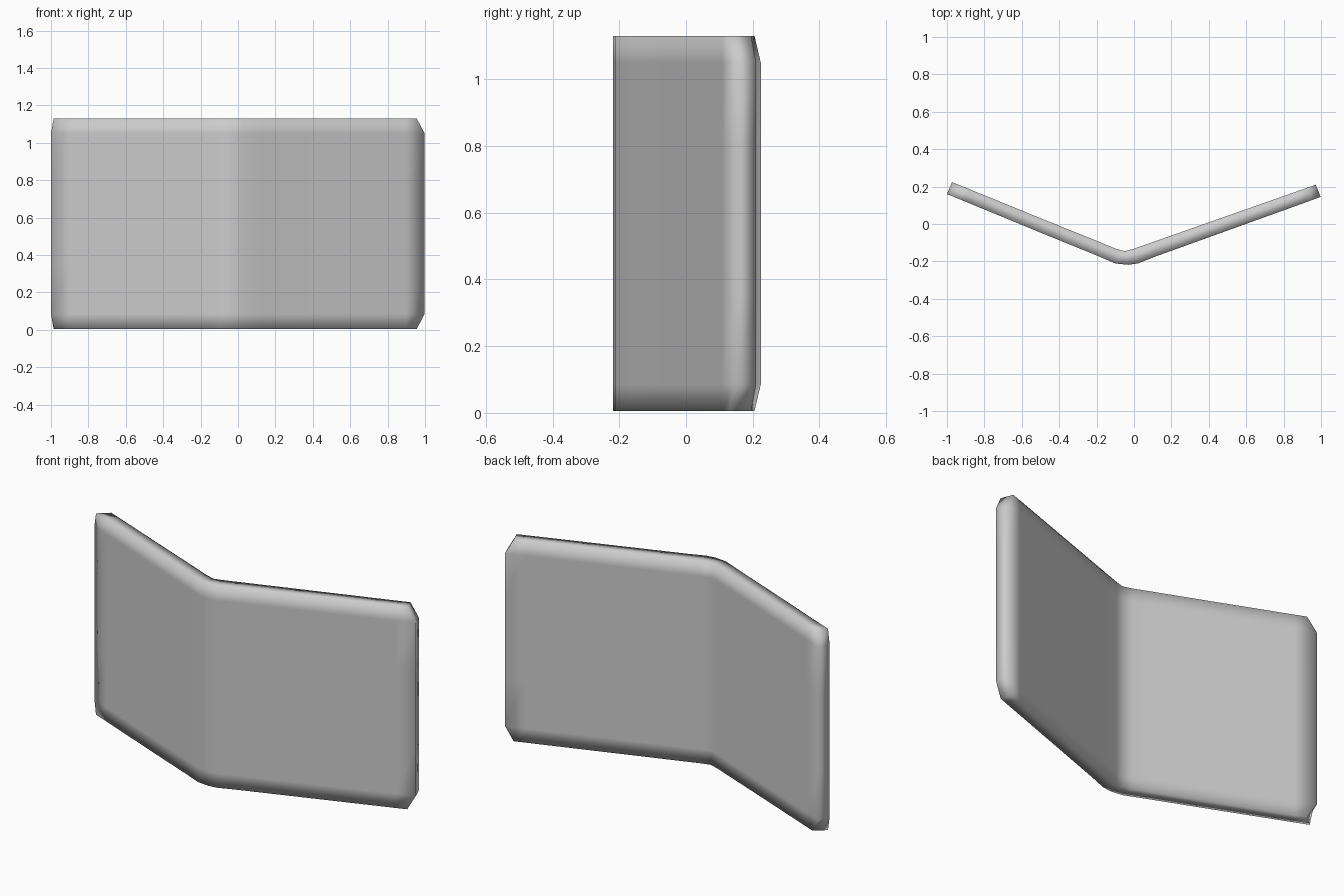
import bpy, bmesh
from mathutils import Vector

if "Cube" in bpy.data.objects:
    bpy.data.objects.remove(bpy.data.objects["Cube"])

# Plan outline of the folded panel, left to right: front and back surfaces
front = [(-1, .16), (-.9, .119), (-.5, -.046), (-.2, -.168), (-.1, -.211), (-.03, -.218),
         (.02, -.211), (.12, -.172), (.5, -.035), (.9, .109), (.998, .145)]
back = [(-.973, .224), (-.87, .182), (-.47, .019), (-.2, -.09), (-.1, -.131), (-.05, -.146),
        (0, -.132), (.1, -.097), (.48, .037), (.87, .174), (.972, .21)]
n = len(front)
levels = [.005, .085, .35, .8, 1.05, 1.13]
cut = {("front", 0): .015, ("back", 0): .05, ("front", n - 1): .045, ("back", n - 1): .045}


def ring(bm, z):
    """One closed outline; the ends pull inward at top and bottom to clip the corners."""
    rows = []
    for name, pts in (("front", front), ("back", back)):
        row = []
        for i, p in enumerate(pts):
            p = Vector(p)
            if z in (levels[0], levels[-1]) and (name, i) in cut:
                inner = Vector(pts[1 if i == 0 else n - 2])
                p += (inner - p).normalized() * cut[(name, i)]
            row.append(bm.verts.new((p.x, p.y, z)))
        rows.append(row)
    return rows[0] + rows[1][::-1]


# Folded panel
bm = bmesh.new()
rings = [ring(bm, z) for z in levels]
m = 2 * n
for a, b in zip(rings, rings[1:]):
    for i in range(m):
        j = (i + 1) % m
        bm.faces.new((a[i], a[j], b[j], b[i]))
# Top and bottom rims
for r in (rings[0], rings[-1]):
    for i in range(n - 1):
        bm.faces.new((r[i], r[i + 1], r[m - 2 - i], r[m - 1 - i]))
bmesh.ops.recalc_face_normals(bm, faces=bm.faces)
for f in bm.faces:
    f.smooth = True
mesh = bpy.data.meshes.new("folded_panel")
bm.to_mesh(mesh)
bm.free()
panel = bpy.data.objects.new("folded_panel", mesh)
bpy.context.collection.objects.link(panel)
